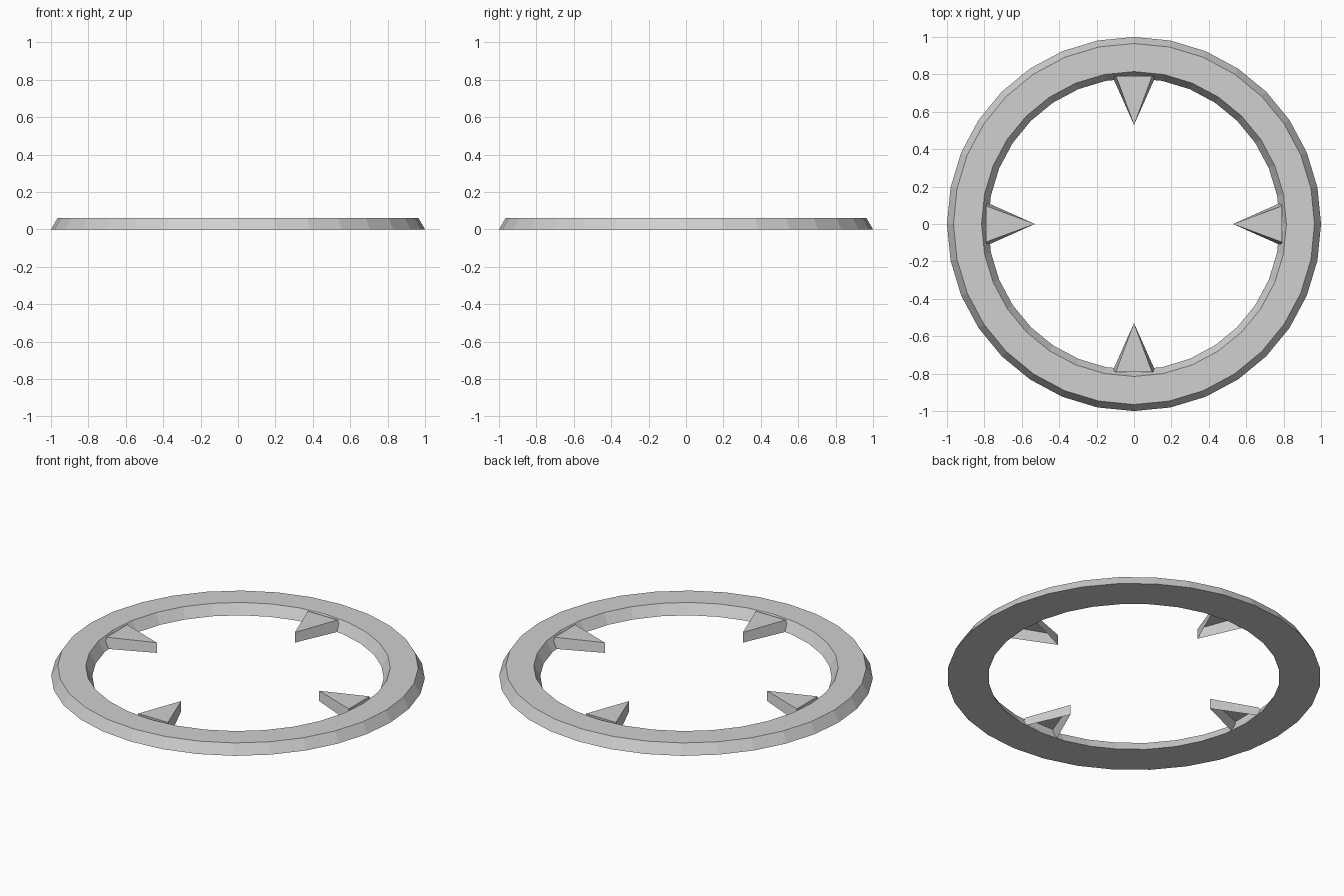
import bpy
import bmesh
from math import cos, sin, pi

cube = bpy.data.objects.get("Cube")
if cube:
    bpy.data.objects.remove(cube)

GREY = (0.63, 0.63, 0.63, 1)
SIDES = 32
HEIGHT = 0.06

material = bpy.data.materials.new("light grey")
material.use_nodes = True
material.diffuse_color = GREY
material.node_tree.nodes["Principled BSDF"].inputs["Base Color"].default_value = GREY


def add_object(name, bm):
    bmesh.ops.recalc_face_normals(bm, faces=bm.faces)
    mesh = bpy.data.meshes.new(name)
    bm.to_mesh(mesh)
    bm.free()
    mesh.materials.append(material)
    obj = bpy.data.objects.new(name, mesh)
    bpy.context.collection.objects.link(obj)
    return obj


def add_ring():
    # Trapezoid section (radius, height) swept around the vertical axis
    section = [(1, 0), (0.965, HEIGHT), (0.815, HEIGHT), (0.78, 0)]
    bm = bmesh.new()
    loops = []
    for i in range(SIDES):
        a = 2 * pi * i / SIDES
        loops.append([bm.verts.new((r * cos(a), r * sin(a), z)) for r, z in section])
    for i, here in enumerate(loops):
        there = loops[(i + 1) % SIDES]
        for j in range(len(section)):
            k = (j + 1) % len(section)
            bm.faces.new((here[j], there[j], there[k], here[k]))
    return add_object("ring", bm)


def add_pointer(name, angle):
    # Inward wedge with sloped flanks and an open underside
    bm = bmesh.new()
    layers = []
    for z, half_width in ((0, 0.117), (HEIGHT, 0.097)):
        outline = [(0.53, 0), (0.792, half_width), (0.792, -half_width)]
        layers.append([bm.verts.new((x, y, z)) for x, y in outline])
    low, high = layers
    bm.faces.new(high)
    for i in range(3):
        k = (i + 1) % 3
        bm.faces.new((low[i], low[k], high[k], high[i]))
    obj = add_object(name, bm)
    obj.rotation_euler.z = angle


add_ring()
for i, side in enumerate(("left", "back", "right", "front")):
    add_pointer(side + "_pointer", i * pi / 2)
